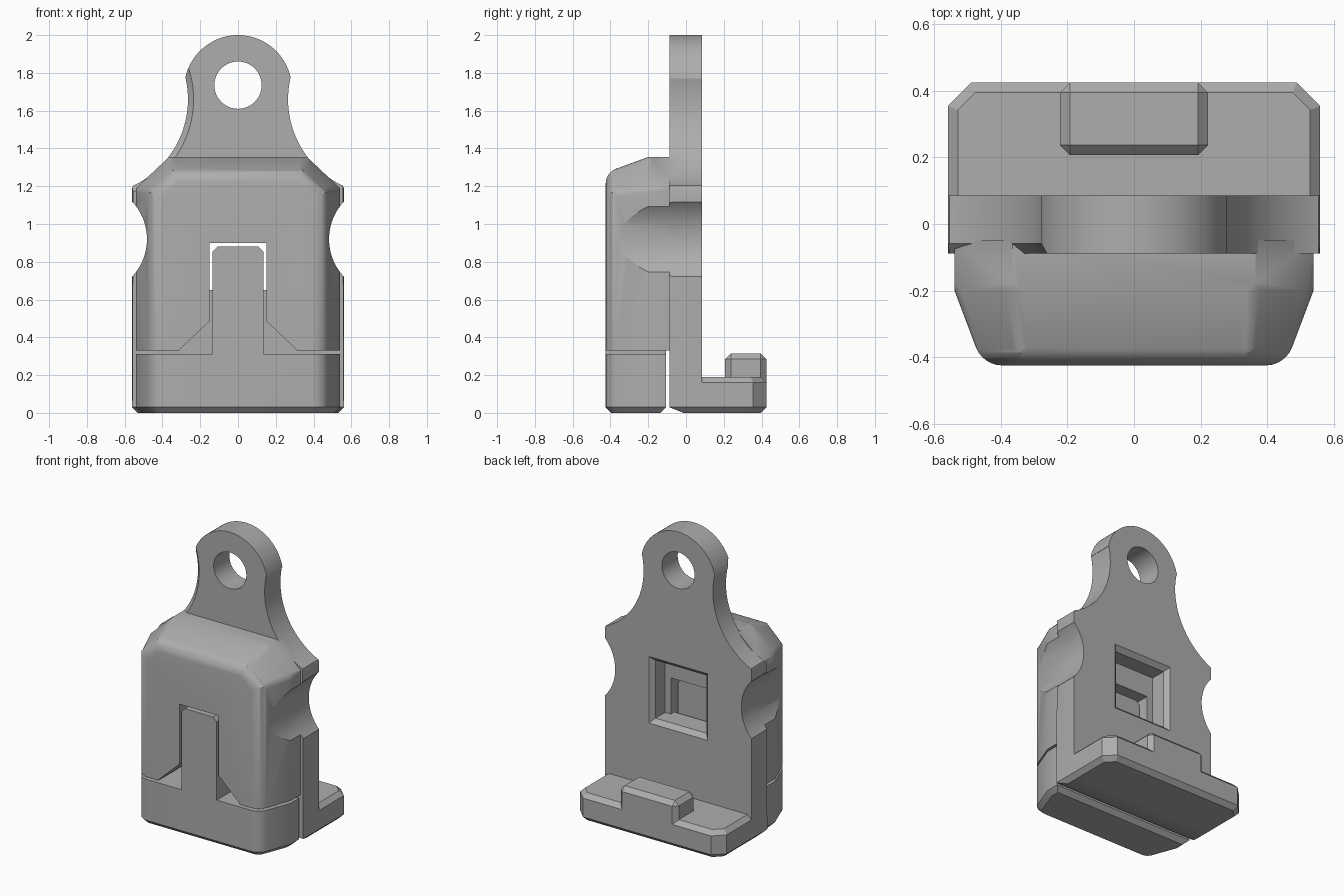
import bpy, bmesh, math
from mathutils import Matrix, Vector

if "Cube" in bpy.data.objects:
    bpy.data.objects.remove(bpy.data.objects["Cube"], do_unlink=True)

grey = bpy.data.materials.new("plain grey")
grey.use_nodes = True
COLOUR = (0.42, 0.42, 0.42, 1)
grey.diffuse_color = COLOUR
grey.node_tree.nodes["Principled BSDF"].inputs["Base Color"].default_value = COLOUR


def finish(bm, name):
    bmesh.ops.recalc_face_normals(bm, faces=bm.faces[:])
    mesh = bpy.data.meshes.new(name)
    bm.to_mesh(mesh)
    bm.free()
    mesh.materials.append(grey)
    obj = bpy.data.objects.new(name, mesh)
    bpy.context.collection.objects.link(obj)
    return obj


def prism(name, pts, axis, lo, hi):
    """Extrude a flat outline: axis 'y' takes (x, z) points, 'z' takes (x, y)."""
    place = (lambda p, d: (p[0], d, p[1])) if axis == "y" else (lambda p, d: (p[0], p[1], d))
    bm = bmesh.new()
    face = bm.faces.new([bm.verts.new(place(p, lo)) for p in pts])
    ext = bmesh.ops.extrude_face_region(bm, geom=[face])
    shift = Vector(place((0, 0), hi - lo))
    bmesh.ops.translate(bm, vec=shift, verts=[g for g in ext["geom"] if isinstance(g, bmesh.types.BMVert)])
    return finish(bm, name)


def box(name, x, y0, y1, z0, z1):
    return prism(name, [(-x, y0), (x, y0), (x, y1), (-x, y1)], "z", z0, z1)


def hull(name, pts):
    bm = bmesh.new()
    for p in pts:
        bm.verts.new(p)
    bmesh.ops.convex_hull(bm, input=bm.verts[:])
    bmesh.ops.dissolve_limit(bm, angle_limit=0.03, verts=bm.verts[:], edges=bm.edges[:])
    return finish(bm, name)


def cone_y(name, x, z, r_front, r_back, y0, y1):
    bm = bmesh.new()
    mat = Matrix.Translation((x, (y0 + y1) / 2, z)) @ Matrix.Rotation(-math.pi / 2, 4, "X")
    bmesh.ops.create_cone(bm, cap_ends=True, segments=96, radius1=r_front, radius2=r_back,
                          depth=y1 - y0, matrix=mat)
    return finish(bm, name)


def bevel(obj, test, offset, segments=1):
    """Bevel every edge whose two end points satisfy the test."""
    bm = bmesh.new()
    bm.from_mesh(obj.data)
    edges = [e for e in bm.edges if test(e.verts[0].co, e.verts[1].co)]
    bmesh.ops.bevel(bm, geom=edges, offset=offset, segments=segments, profile=0.5, affect="EDGES")
    bmesh.ops.recalc_face_normals(bm, faces=bm.faces[:])
    bm.to_mesh(obj.data)
    bm.free()


def combine(obj, other, operation="DIFFERENCE"):
    bpy.context.view_layer.objects.active = obj
    mod = obj.modifiers.new("combine", "BOOLEAN")
    mod.operation, mod.solver, mod.object = operation, "EXACT", other
    bpy.ops.object.modifier_apply(modifier=mod.name)
    bpy.data.objects.remove(other, do_unlink=True)


def arc(cx, cz, r, a0, a1, n):
    angles = [math.radians(a0 + (a1 - a0) * i / n) for i in range(n + 1)]
    return [(cx + r * math.cos(a), cz + r * math.sin(a)) for a in angles]


def near(a, b):
    return abs(a - b) < 0.002


def mirrored(pts):
    return pts + [(-x, v) for x, v in reversed(pts) if x > 0.001]


FRONT, BACK, PLATE = -0.425, 0.425, (-0.088, 0.085)

# Back plate with the hanging tab
outline = [(0.53, 0), (0.56, 0.03), (0.56, 1.19), (0.555, 1.203)]
outline += arc(0.771, 1.66, 0.506, 244, 167.4, 24) + arc(0, 1.715, 0.285, 11.1, 90, 20)
plate = prism("back_plate", mirrored(outline), "y", *PLATE)
bevel(plate, lambda a, b: near(a.y, PLATE[0]) and near(b.y, PLATE[0]) and near(a.z, 0) and near(b.z, 0), 0.075)
bevel(plate, lambda a, b: near(a.y, PLATE[0]) and near(b.y, PLATE[0])
      and near(abs(a.x), 0.56) and near(a.x, b.x), 0.027)
combine(plate, cone_y("hole_cutter", 0, 1.735, 0.125, 0.125, -0.3, 0.3))
combine(plate, cone_y("tab_edge_cutter", -0.771, 1.66, 0.566, 0.506, -0.118, -0.058))

# Square window, chamfered on the back
combine(plate, box("window_cutter", 0.195, -0.3, 0.3, 0.65, 1.05))
combine(plate, hull("window_chamfer", [(sx * w, y, z) for sx in (-1, 1)
                                       for w, y, zs in ((0.195, 0.055, (0.65, 1.05)), (0.255, 0.115, (0.59, 1.11)))
                                       for z in zs]))

# Front housing with sloped shoulders and rounded front
half = [(0.455, FRONT, 0.33), (0.455, FRONT, 1.164), (0.34, FRONT, 1.272)]
for y in (-0.2, -0.05):
    half += [(0.365, y, 1.355), (0.54, y, 1.19), (0.54, y, 0.33)]
housing = hull("front_housing", [(s * x, y, z) for s in (-1, 1) for x, y, z in half])
bevel(housing, lambda a, b: near(a.y, FRONT) and near(b.y, FRONT) and max(a.z, b.z) > 0.4, 0.055, 6)
bevel(housing, lambda a, b: max(a.y, b.y) < -0.19 and min(a.z, b.z) > 1.1 and abs(a.y - b.y) > 0.1, 0.025, 3)
slot = [(0.31, 0.32), (0.31, 0.335), (0.15, 0.485), (0.15, 0.9)]
combine(housing, prism("slot_cutter", mirrored(slot), "y", -0.6, 0.1))

# Finger notches on both sides
for part in (plate, housing):
    for side in (-1, 1):
        combine(part, cone_y("notch_cutter", side * 0.772, 0.92, 0.29, 0.29, -0.6, 0.3))

# Sliding latch: lower block and upright tongue
REAR = -0.105
latch = prism("latch", mirrored([(0.54, REAR), (0.54, -0.2), (0.455, FRONT)]), "z", 0, 0.313)
bevel(latch, lambda a, b: near(a.y, FRONT) and near(b.y, FRONT) and near(a.x, b.x), 0.055, 6)
bevel(latch, lambda a, b: near(a.z, 0) and near(b.z, 0), 0.03)
tongue = mirrored([(0.135, 0.2), (0.135, 0.853), (0.108, 0.88)])
combine(latch, prism("tongue", tongue, "y", FRONT, REAR), "UNION")

# Foot behind the plate
foot = prism("foot", mirrored([(0.56, 0.08), (0.56, 0.355), (0.49, BACK)]), "z", 0, 0.19)
bevel(foot, lambda a, b: near(a.z, b.z) and max(a.y, b.y) > 0.1, 0.03)

# Raised stop on the foot
stop = box("foot_stop", 0.222, 0.207, BACK, 0.15, 0.315)
bevel(stop, lambda a, b: max(a.z, b.z) > 0.3, 0.03)

for obj in (plate, housing, latch, foot, stop):
    bpy.ops.object.select_all(action="DESELECT")
    obj.select_set(True)
    bpy.context.view_layer.objects.active = obj
    bpy.ops.object.shade_smooth_by_angle(angle=math.radians(25))
